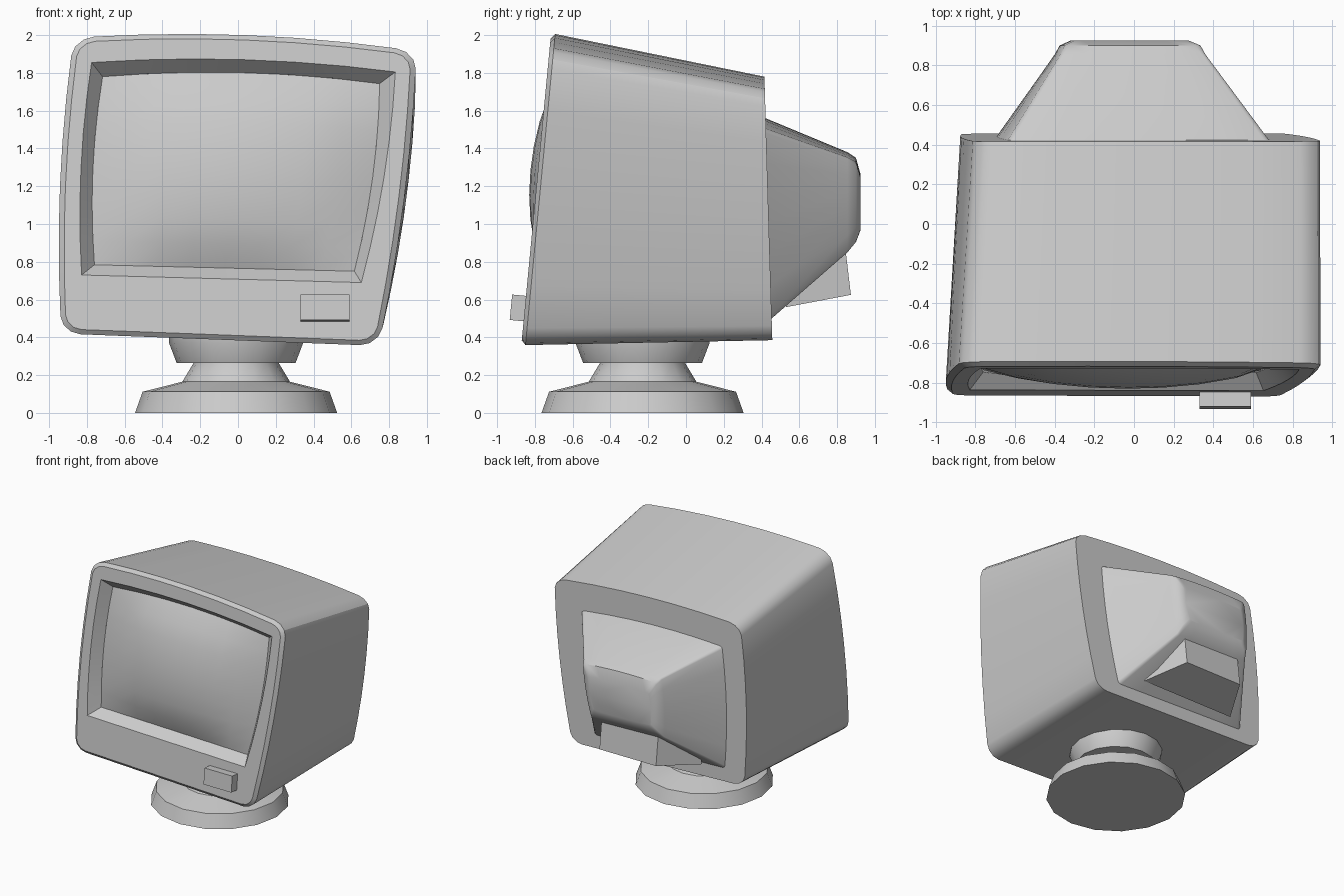
import bpy, bmesh, math

if "Cube" in bpy.data.objects:
    bpy.data.objects.remove(bpy.data.objects["Cube"])


def make_object(name, bm, angle=30):
    bmesh.ops.remove_doubles(bm, verts=bm.verts, dist=0.0005)
    bmesh.ops.recalc_face_normals(bm, faces=bm.faces)
    me = bpy.data.meshes.new(name)
    bm.to_mesh(me)
    bm.free()
    ob = bpy.data.objects.new(name, me)
    bpy.context.collection.objects.link(ob)
    bpy.ops.object.select_all(action='DESELECT')
    ob.select_set(True)
    bpy.context.view_layer.objects.active = ob
    bpy.ops.object.shade_smooth_by_angle(angle=math.radians(angle))
    return ob


def loft(name, loops, cap=False, angle=30):
    bm = bmesh.new()
    rings = [[bm.verts.new(p) for p in lp] for lp in loops]
    n = len(rings[0])
    for a, b in zip(rings, rings[1:]):
        for i in range(n):
            j = (i + 1) % n
            bm.faces.new((a[i], a[j], b[j], b[i]))
    if cap:
        bm.faces.new(rings[-1])
    return make_object(name, bm, angle)


def uv_loop(r, s=1.0):
    """Rounded square in -1..1, always with the same number of points."""
    pts = []
    for k in range(4):
        a0 = k * math.pi / 2
        sx, sy = ((1, 1), (-1, 1), (-1, -1), (1, -1))[k]
        for i in range(4):
            a = a0 + i / 3 * math.pi / 2
            pts.append((sx * (1 - r) + r * math.cos(a), sy * (1 - r) + r * math.sin(a)))
        ex, ey = pts[-1]
        dx, dy = ((-1, 0), (0, -1), (1, 0), (0, 1))[k]
        for i in range(1, 6):
            d = 2 * (1 - r) * i / 6
            pts.append((ex + dx * d, ey + dy * d))
    return [(u * s, v * s) for u, v in pts]


def patch(c, bow, u, v):
    """Lopsided quad with bowed edges: corners TL, TR, BL, BR; bows top, left, right."""
    (tl, tr, bl, br), s, t = c, (u + 1) / 2, (v + 1) / 2
    x, z = [(tl[i] * (1 - s) + tr[i] * s) * t + (bl[i] * (1 - s) + br[i] * s) * (1 - t)
            for i in (0, 1)]
    x += (bow[2] * s - bow[1] * (1 - s)) * (1 - v * v)
    z += bow[0] * t * (1 - u * u)
    return x, z


def front_y(z):
    return -0.87 + (z - 0.38) * 0.0955


def back_y(z):
    return 0.457 - (z - 0.385) * 0.03


BODY = ((-.87, 1.985), (.945, 1.915), (-.935, .42), (.745, .355))
OPEN = ((-.775, 1.855), (.833, 1.805), (-.828, .73), (.653, .69))
GLASS = ((-.717, 1.78), (.75, 1.743), (-.76, .784), (.616, .75))
BODY_BOW, OPEN_BOW = (.05, .04, .035), (.04, .03, .03)
RECESS = 0.085


def front_loop(c, bow, r, depth, s=1.0):
    pts = [patch(c, bow, u, v) for u, v in uv_loop(r, s)]
    return [(x, front_y(z) + depth, z) for x, z in pts]


def fit_loop(r, x0, x1, z0, z1, y=None):
    """Body outline fitted to a box; lies on the back plane if y is not given."""
    pts = [patch(BODY, BODY_BOW, u, v) for u, v in uv_loop(r)]
    xs, zs = [p[0] for p in pts], [p[1] for p in pts]
    out = []
    for x, z in pts:
        x = x0 + (x - min(xs)) / (max(xs) - min(xs)) * (x1 - x0)
        z = z0 + (z - min(zs)) / (max(zs) - min(zs)) * (z1 - z0)
        out.append((x, back_y(z) if y is None else y, z))
    return out


# Casing: screen recess, bezel, rim, shell and back frame
loft("casing", [
    front_loop(GLASS, OPEN_BOW, 0, RECESS),
    front_loop(OPEN, OPEN_BOW, 0, 0),
    front_loop(BODY, BODY_BOW, .1, 0, .968),
    front_loop(BODY, BODY_BOW, .12, .022),
    fit_loop(.12, -.876, .937, .385, 1.78),
    fit_loop(.04, -.69, .68, .5, 1.56),
])

# Tube housing at the back
loft("tube_housing", [
    fit_loop(.04, -.69, .68, .5, 1.56),
    fit_loop(.05, -.40, .36, .85, 1.38, .855),
    fit_loop(.08, -.375, .335, .905, 1.35, .9),
    fit_loop(.1, -.32, .275, .97, 1.26, .925),
], cap=True, angle=40)

# Bulging screen glass
bm = bmesh.new()
N = 8
grid = []
for j in range(N + 1):
    row = []
    for i in range(N + 1):
        u, v = 2 * i / N - 1, 2 * j / N - 1
        x, z = patch(GLASS, OPEN_BOW, u, v)
        bulge = 0.125 * max(0, (1 - u * u) * (1 - v * v)) ** 0.75
        row.append(bm.verts.new((x, front_y(z) + RECESS - bulge, z)))
    grid.append(row)
for j in range(N):
    for i in range(N):
        bm.faces.new((grid[j][i], grid[j][i + 1], grid[j + 1][i + 1], grid[j + 1][i]))
make_object("screen", bm, 60)

# Connector block under the tube housing
loft("connector_block", [
    [(-.48, .5, .66), (.32, .5, .66), (.34, .53, .56), (-.52, .53, .56)],
    [(-.33, .845, .86), (.2, .845, .86), (.2, .873, .625), (-.33, .873, .625)],
], cap=True)

# Power button
bpy.ops.mesh.primitive_cube_add(size=1, location=(.46, -.882, .555), rotation=(-.0955, 0, 0))
button = bpy.context.object
button.name = "power_button"
button.scale = (.26, .09, .135)


# Turned stand
def turned(name, profile, sides=16, cx=-.01, cy=-.23):
    loops = [[(cx + r * math.cos(2 * math.pi * i / sides),
               cy + r * math.sin(2 * math.pi * i / sides), z) for i in range(sides)]
             for r, z in profile]
    return loft(name, loops, angle=35)


turned("stand_base", [(0, 0), (.535, 0), (.495, .112), (.285, .165), (.225, .265), (.225, .3)])
turned("stand_neck", [(0, .265), (.315, .265), (.355, .37), (.355, .42)])
